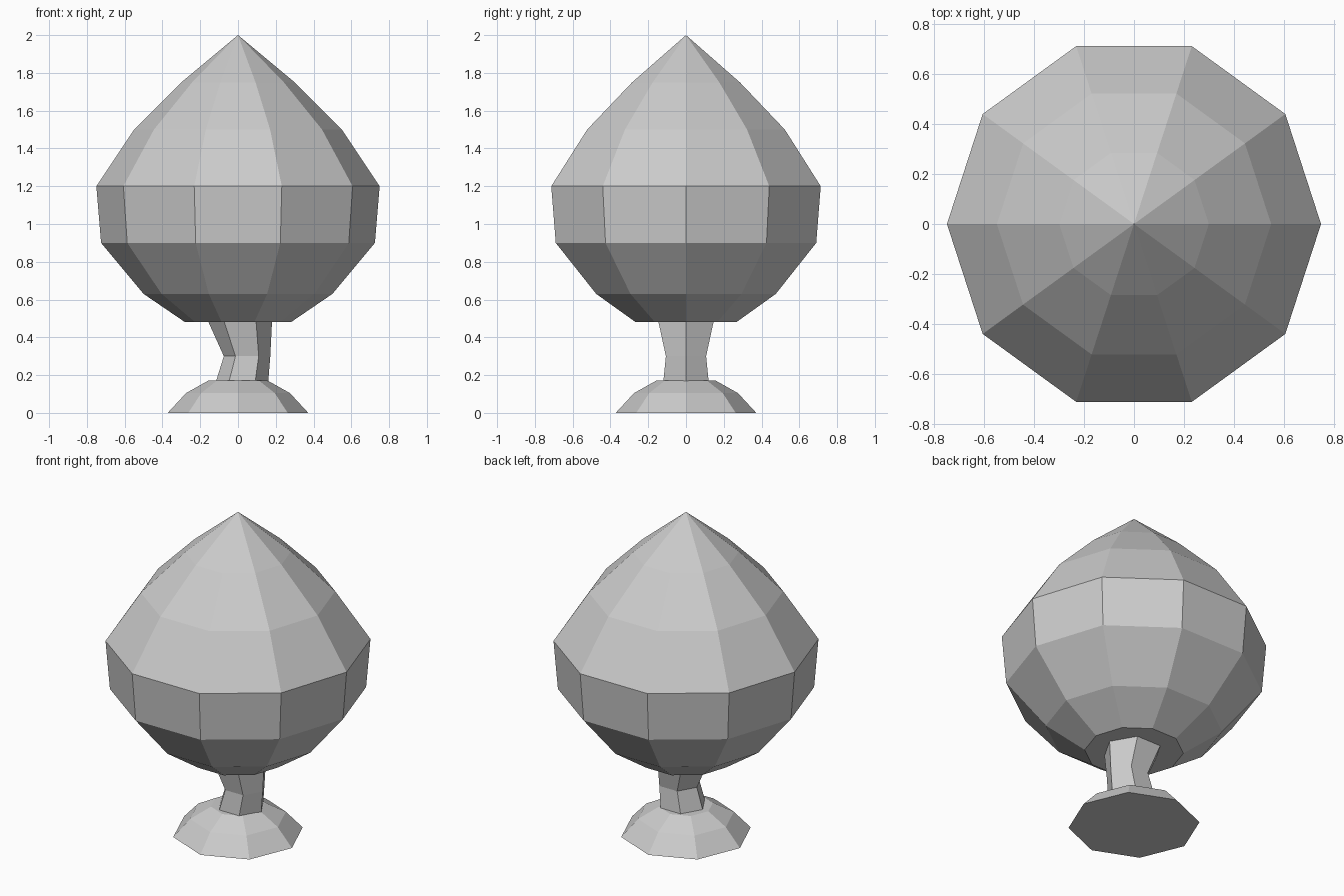
import bpy, bmesh
from math import cos, sin, tau

if "Cube" in bpy.data.objects:
    bpy.data.objects.remove(bpy.data.objects["Cube"])

grey = bpy.data.materials.new("light_grey")
grey.diffuse_color = (0.6, 0.6, 0.6, 1)
grey.use_nodes = True
grey.node_tree.nodes["Principled BSDF"].inputs["Base Color"].default_value = grey.diffuse_color


def lathe(name, sides, rings):
    """Stack flat-sided rings (centre x, z, radius); radius 0 makes a point."""
    bm = bmesh.new()
    loops = []
    for cx, z, r in rings:
        count = sides if r else 1
        loops.append([bm.verts.new((cx + r * cos(tau * i / sides),
                                    r * sin(tau * i / sides), z))
                      for i in range(count)])
    for low, high in zip(loops, loops[1:]):
        for i in range(sides):
            j = (i + 1) % sides
            if len(high) == 1:
                bm.faces.new((low[i], low[j], high[0]))
            else:
                bm.faces.new((low[i], low[j], high[j], high[i]))
    # Close the open ends
    bm.faces.new(loops[0][::-1])
    if len(loops[-1]) > 1:
        bm.faces.new(loops[-1])
    bmesh.ops.recalc_face_normals(bm, faces=bm.faces)
    mesh = bpy.data.meshes.new(name)
    bm.to_mesh(mesh)
    bm.free()
    mesh.materials.append(grey)
    obj = bpy.data.objects.new(name, mesh)
    bpy.context.collection.objects.link(obj)
    return obj


# Pointed ten-sided crown
lathe("crown", 10, [(0, 0.48, 0.28), (0, 0.63, 0.50), (0, 0.90, 0.725),
                    (0, 1.20, 0.75), (0, 1.50, 0.55), (0, 1.75, 0.30),
                    (0, 2.00, 0)])

# Bent six-sided trunk, running into the crown and the mound
lathe("trunk", 6, [(0.0, 0.06, 0.15), (0.0225, 0.17, 0.138),
                   (0.048, 0.30, 0.123), (0.008, 0.50, 0.173)])

# Eight-sided mound at the foot
lathe("mound", 8, [(0, 0, 0.372), (0, 0.105, 0.275), (0, 0.172, 0.155)])
